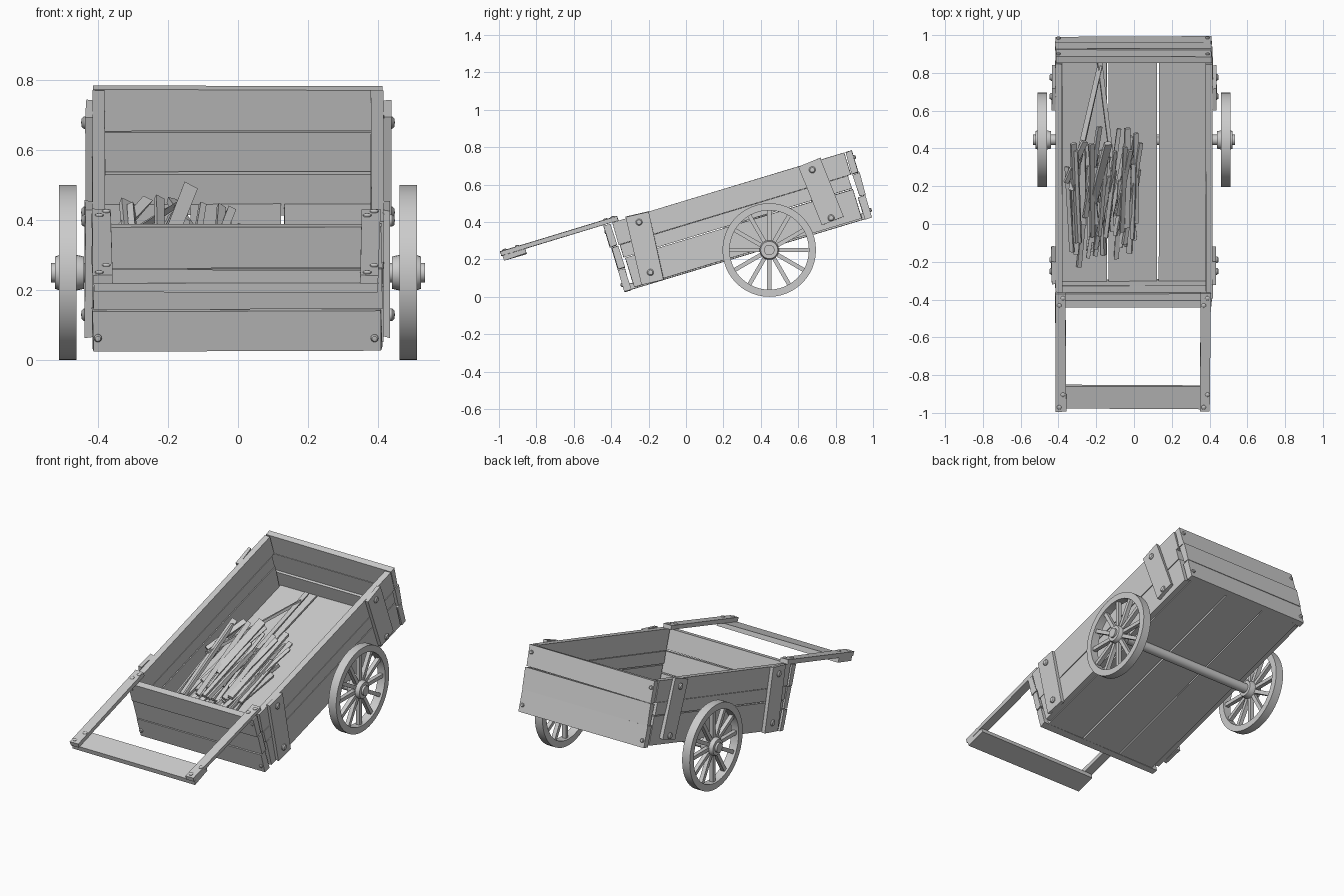
import bpy, bmesh, math, random
from mathutils import Matrix, Vector

if "Cube" in bpy.data.objects:
    bpy.data.objects.remove(bpy.data.objects["Cube"])

random.seed(7)
TILT = math.radians(16.8)
# Cart frame: x across, y along the bed, z away from the floor
CART = Matrix.Translation((0, -0.33, 0.025)) @ Matrix.Rotation(TILT, 4, 'X')

wood = bpy.data.materials.new("weathered_grey")
wood.diffuse_color = (0.6, 0.6, 0.6, 1)
wood.use_nodes = True
wood.node_tree.nodes["Principled BSDF"].inputs["Base Color"].default_value = wood.diffuse_color


def finish(name, bm, matrix=None, smooth=False):
    if matrix is not None:
        bm.transform(matrix)
    bmesh.ops.recalc_face_normals(bm, faces=bm.faces)
    mesh = bpy.data.meshes.new(name)
    bm.to_mesh(mesh)
    bm.free()
    mesh.materials.append(wood)
    ob = bpy.data.objects.new(name, mesh)
    bpy.context.collection.objects.link(ob)
    if smooth:
        bpy.ops.object.select_all(action='DESELECT')
        ob.select_set(True)
        bpy.context.view_layer.objects.active = ob
        bpy.ops.object.shade_smooth_by_angle(angle=math.radians(35))
    return ob


def board(name, x, y, z, jitter=0.002, turn=0.0, axis='X'):
    """Rough plank between (min, max) ranges, in the cart frame."""
    lo, hi = Vector((x[0], y[0], z[0])), Vector((x[1], y[1], z[1]))
    size = hi - lo
    bm = bmesh.new()
    bmesh.ops.create_cube(bm, size=1)
    for v in bm.verts:
        v.co = Vector([c * s + random.uniform(-jitter, jitter) for c, s in zip(v.co, size)])
    place = Matrix.Translation((lo + hi) / 2) @ Matrix.Rotation(turn, 4, axis)
    return finish(name, bm, CART @ place)


def lathe(bm, profile, steps, closed):
    """Spin (radius, x) points about the x axis."""
    vs = [bm.verts.new((x, 0, r)) for r, x in profile]
    pairs = list(zip(vs, vs[1:])) + ([(vs[-1], vs[0])] if closed else [])
    edges = [bm.edges.new(p) for p in pairs]
    bmesh.ops.spin(bm, geom=vs + edges, cent=(0, 0, 0), axis=(1, 0, 0),
                   angle=math.tau, steps=steps, use_duplicate=False)
    bmesh.ops.remove_doubles(bm, verts=bm.verts, dist=1e-5)


def bolt(name, pos, direction, r=0.018, h=0.013):
    bm = bmesh.new()
    lathe(bm, [(r, -0.004), (r, h * 0.4), (r * 0.7, h * 0.85), (0, h)], 12, False)
    rot = Vector(direction).to_track_quat('X', 'Z').to_matrix().to_4x4()
    finish(name, bm, CART @ Matrix.Translation(pos) @ rot, True)


def stick(name, a, b, w, h):
    """Square-cut stick from a to b in the cart frame."""
    a, b = Vector(a), Vector(b)
    bm = bmesh.new()
    bmesh.ops.create_cube(bm, size=1)
    for v in bm.verts:
        k = random.uniform(0.75, 1.1)
        v.co = Vector((v.co.x * (b - a).length, v.co.y * w * k, v.co.z * h * k))
    rot = (b - a).to_track_quat('X', 'Z').to_matrix().to_4x4()
    roll = Matrix.Rotation(random.uniform(-0.6, 0.6), 4, 'X')
    finish(name, bm, CART @ Matrix.Translation((a + b) / 2) @ rot @ roll)


# Floor planks with see-through gaps
for i, (x0, x1) in enumerate([(-0.38, -0.143), (-0.135, 0.122), (0.132, 0.38)]):
    board(f"floor_plank_{i}", (x0, x1), (0.035, 1.35), (0.002, 0.034), 0.0015)

# End walls, three boards each
for end, y in (("front", (0.0, 0.038)), ("back", (1.347, 1.385))):
    for i in range(3):
        z0 = 0.126 * i
        shift = random.uniform(-0.004, 0.004)
        board(f"{end}_board_{i}", (-0.415, 0.41), (y[0] + shift, y[1] + shift),
              (z0, z0 + 0.121), 0.003)
    for x in (-0.4, 0.39):
        for z in (0.04, 0.335):
            d = -1 if end == "front" else 1
            bolt(f"{end}_bolt", (x, y[0] if d < 0 else y[1], z), (0, d, 0), 0.011, 0.009)

# Side walls, cross straps and strap bolts
for s, side in ((-1, "left"), (1, "right")):
    def span(a, b):
        return tuple(sorted((s * a, s * b)))
    for i, (z0, z1, y0, y1) in enumerate([(0.01, 0.173, 0.058, 1.33),
                                          (0.179, 0.250, 0.05, 1.325),
                                          (0.252, 0.374, 0.045, 1.342)]):
        board(f"{side}_side_board_{i}", span(0.38, 0.416), (y0, y1), (z0, z1), 0.0015)
    for tag, yc, z0, z1, turn in (("front", 0.174, 0.008, 0.378, 0.07),
                                  ("rear", 1.162, 0.04, 0.378, 0.08)):
        lean = -turn if tag == "front" else turn
        board(f"{side}_{tag}_strap", span(0.414, 0.436), (yc - 0.062, yc + 0.062),
              (z0, z1), 0.003, lean)
        for z in (0.06, 0.335):
            y = yc - (z - 0.2) * lean
            bolt(f"{side}_{tag}_strap_bolt", (s * 0.435, y, z), (s, 0, 0))

# Pull handle: two arms on the front board and a crossbar beneath them
for side, xc, turn in (("left", -0.388, 0.006), ("right", 0.377, -0.008)):
    board(f"{side}_handle_arm", (xc - 0.027, xc + 0.027), (-0.572, 0.08),
          (0.375, 0.401), 0.002, turn, 'Z')
    for j, y in enumerate((-0.548, -0.478, 0.015, 0.055)):
        dx = 0.012 if j % 2 else -0.008
        bolt(f"{side}_handle_bolt", (xc + dx, y, 0.4), (0, 0, 1), 0.012, 0.007)
board("handle_crossbar", (-0.41, 0.398), (-0.565, -0.442), (0.348, 0.375), 0.003)

# Wheels: rim, twelve spokes, hub with cap
AXLE_Y, AXLE_Z, R = 0.445, 0.25, 0.25
for s, side in ((-1, "left"), (1, "right")):
    place = Matrix.Translation((s * 0.486, AXLE_Y, AXLE_Z))
    bm = bmesh.new()
    lathe(bm, [(R, -0.025), (R, 0.025), (0.212, 0.025), (0.212, -0.025)], 48, True)
    finish(f"{side}_wheel_rim", bm, place, True)
    bm = bmesh.new()
    for k in range(12):
        spoke = (Matrix.Rotation(math.tau * k / 12, 4, 'X') @ Matrix.Translation((0, 0, 0.13))
                 @ Matrix.Diagonal((0.024, 0.022, 0.18, 1)))
        bmesh.ops.create_cube(bm, size=1, matrix=spoke)
    finish(f"{side}_wheel_spokes", bm, place)
    bm = bmesh.new()
    lathe(bm, [(0, -0.046), (0.046, -0.046), (0.052, -0.02), (0.052, 0.02), (0.046, 0.036),
               (0.028, 0.036), (0.028, 0.048), (0, 0.048)], 24, False)
    if s < 0:
        bm.transform(Matrix.Rotation(math.pi, 4, 'Z'))
    finish(f"{side}_wheel_hub", bm, place, True)

# Axle
bm = bmesh.new()
lathe(bm, [(0, -0.47), (0.028, -0.47), (0.028, 0.47), (0, 0.47)], 20, False)
finish("axle", bm, Matrix.Translation((0, AXLE_Y, AXLE_Z)), True)

# Heap of firewood sticks on the left half of the bed
for i in range(40):
    layer = i // 14
    x = -0.34 + 0.36 * ((i % 14) + random.random()) / 14
    start = 0.08 + max(0, x + 0.34) * 0.35 + random.uniform(0, 0.22) + layer * 0.05
    length = random.uniform(0.38, 0.58)
    drift = random.uniform(-0.04, 0.09)
    z = 0.05 + layer * 0.03
    x1 = max(-0.355, min(0.06, x + drift))
    stick(f"firewood_{i}", (x, start, z),
          (x1, min(0.92, start + length), z + random.uniform(0, 0.03 + 0.03 * layer)),
          random.uniform(0.02, 0.032), random.uniform(0.014, 0.024))
# Longer loose sticks reaching toward the back
stick("long_stick_0", (-0.33, 0.58, 0.16), (-0.18, 1.24, 0.06), 0.032, 0.018)
stick("long_stick_1", (-0.12, 0.75, 0.12), (-0.19, 1.32, 0.05), 0.025, 0.018)
stick("long_stick_2", (-0.22, 0.5, 0.12), (-0.14, 0.86, 0.225), 0.04, 0.03)
stick("cross_stick", (-0.36, 0.62, 0.15), (-0.26, 0.86, 0.19), 0.03, 0.02)
